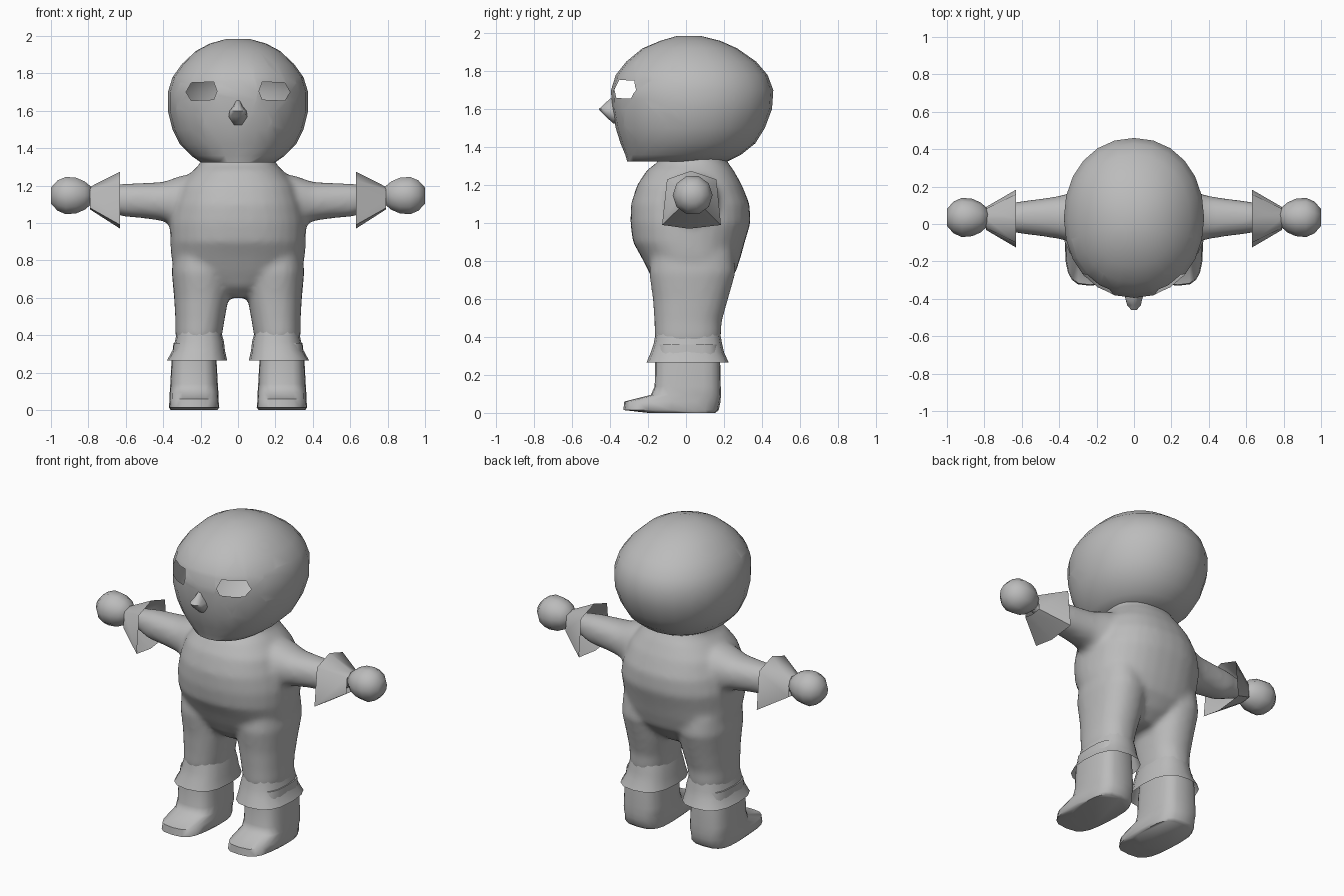
import bpy, bmesh, math
from mathutils import Vector

if "Cube" in bpy.data.objects:
    bpy.data.objects.remove(bpy.data.objects["Cube"])

grey = bpy.data.materials.new("plain grey")
grey.diffuse_color = (0.5, 0.5, 0.5, 1)
grey.use_nodes = True
grey.node_tree.nodes["Principled BSDF"].inputs["Base Color"].default_value = grey.diffuse_color


def loft(bm, sections, axis="z", side=1, caps=True):
    """Skin a list of (position, [(a, b), ...]) sections along an axis."""
    rings = []
    for t, pts in sections:
        ring = []
        for a, b in pts:
            co = (a * side, b, t) if axis == "z" else (t * side, a, b)
            ring.append(bm.verts.new(co))
        rings.append(ring)
    faces = []
    n = len(rings[0])
    for lo, hi in zip(rings, rings[1:]):
        for i in range(n):
            j = (i + 1) % n
            faces.append(bm.faces.new((lo[i], lo[j], hi[j], hi[i])))
    if caps:
        faces.append(bm.faces.new(rings[0]))
        faces.append(bm.faces.new(rings[-1]))
    bmesh.ops.recalc_face_normals(bm, faces=faces)


def oval(a0, a1, b0, b1, n=16, e=2.0):
    """Superellipse filling the box a0..a1, b0..b1."""
    pts = []
    for i in range(n):
        t = 2 * math.pi * i / n
        c, s = math.cos(t), math.sin(t)
        c = math.copysign(abs(c) ** (2 / e), c)
        s = math.copysign(abs(s) ** (2 / e), s)
        pts.append(((a0 + a1) / 2 + c * (a1 - a0) / 2, (b0 + b1) / 2 + s * (b1 - b0) / 2))
    return pts


def ovals(rows, n=16, e=2.0):
    return [(r[0], oval(*r[1:], n=n, e=e)) for r in rows]


def finish(bm, name, angle=60):
    me = bpy.data.meshes.new(name)
    bm.to_mesh(me)
    bm.free()
    ob = bpy.data.objects.new(name, me)
    bpy.context.collection.objects.link(ob)
    me.materials.append(grey)
    bpy.ops.object.select_all(action="DESELECT")
    ob.select_set(True)
    bpy.context.view_layer.objects.active = ob
    bpy.ops.object.shade_smooth_by_angle(angle=math.radians(angle))
    return ob


# Head: hollow shell, rows are z, front y, back y, half width
head_rows = [(1.325, -.31, .22, .20), (1.36, -.32, .29, .25), (1.42, -.345, .365, .31),
             (1.5, -.37, .415, .35), (1.6, -.39, .453, .375), (1.7, -.395, .46, .375),
             (1.78, -.37, .43, .35), (1.85, -.315, .37, .30), (1.92, -.23, .27, .225),
             (1.96, -.135, .18, .15), (1.985, -.05, .08, .06)]
bm = bmesh.new()
loft(bm, ovals([(z, -w, w, f, b) for z, f, b, w in head_rows], n=24, e=2.1))

# Eye openings: slice the face along a hexagon, then remove what lies inside
eye = [(.278, 1.70), (.25, 1.655), (.13, 1.66), (.112, 1.705), (.13, 1.755), (.25, 1.75)]
for side in (-1, 1):
    centre = Vector((.195 * side, 0, 1.705))
    planes = []
    for (x0, z0), (x1, z1) in zip(eye, eye[1:] + eye[:1]):
        p = Vector((x0 * side, 0, z0))
        d = Vector((x1 * side, 0, z1)) - p
        nrm = Vector((-d.z, 0, d.x)).normalized()
        if nrm.dot(centre - p) > 0:
            nrm = -nrm
        planes.append((p, nrm))
    for p, nrm in planes:
        fs = [f for f in bm.faces if f.calc_center_median().y < -.1
              and f.calc_center_median().x * side > 0
              and 1.5 < f.calc_center_median().z < 1.85]
        geom = fs + list({e for f in fs for e in f.edges}) + list({v for f in fs for v in f.verts})
        bmesh.ops.bisect_plane(bm, geom=geom, plane_co=p, plane_no=nrm, dist=1e-5)
    inside = [f for f in bm.faces if f.calc_center_median().y < -.1
              and all((f.calc_center_median() - p).dot(nrm) < 0 for p, nrm in planes)]
    bmesh.ops.delete(bm, geom=inside, context="FACES")
finish(bm, "head")

# Nose
bm = bmesh.new()
loft(bm, ovals([(1.525, -.025, .025, -.385, -.33), (1.57, -.05, .05, -.435, -.33),
                (1.60, -.045, .045, -.463, -.33), (1.625, -.025, .025, -.435, -.33),
                (1.655, -.012, .012, -.402, -.34)], n=10))
finish(bm, "nose")

# Body: torso, arms and legs fused into one smooth skin
bm = bmesh.new()
torso = [(1.38, -.12, .19, .19), (1.32, -.15, .22, .20), (1.28, -.205, .25, .24),
         (1.2, -.258, .295, .31), (1.1, -.29, .335, .345), (1.0, -.293, .34, .365),
         (.9, -.28, .31, .362), (.82, -.235, .288, .358), (.74, -.195, .262, .33),
         (.66, -.15, .2, .2), (.60, -.08, .12, .08)]
loft(bm, ovals([(z, -w, w, f, b) for z, f, b, w in torso], n=32, e=2.3))
arm = [(.2, -.12, .2, .92, 1.27), (.3, -.11, .18, .96, 1.255), (.4, -.08, .15, 1.01, 1.22),
       (.5, -.065, .135, 1.025, 1.215), (.62, -.05, .12, 1.035, 1.21),
       (.72, -.025, .095, 1.075, 1.195), (.80, -.005, .075, 1.10, 1.185)]
leg = [(.85, .06, .345, -.18, .25), (.74, .04, .355, -.195, .262), (.6, .05, .342, -.175, .222),
       (.48, .072, .335, -.167, .188), (.40, .085, .335, -.165, .185), (.33, .10, .32, -.14, .16)]
for side in (-1, 1):
    loft(bm, ovals(arm, n=20, e=2.2), "x", side)
    loft(bm, ovals(leg, n=24, e=2.3), "z", side)
body = finish(bm, "body", 180)
rm = body.modifiers.new("fuse", "REMESH")
rm.mode = "VOXEL"
rm.voxel_size = .018
rm.use_smooth_shade = True
sm = body.modifiers.new("soften", "SMOOTH")
sm.factor = .5
sm.iterations = 6

# Parts that exist once on each side
wide = [(-.126, .99), (-.10, 1.23), (.026, 1.275), (.16, 1.23), (.184, .99), (.016, .97)]
narrow = [(.03 + (y - .03) * .4, 1.14 + (z - 1.14) * .4) for y, z in wide]
hand = [(.78, .045), (.82, .08), (.865, .1), (.92, .105), (.965, .085), (1.0, .045)]
trouser = [(.42, .09, .325, -.16, .18), (.365, .075, .338, -.17, .19),
           (.32, .07, .35, -.185, .20), (.265, .058, .38, -.208, .225)]
boot = [(.36, .12, .345, -.15, .17), (.27, .115, .355, -.162, .18), (.14, .108, .362, -.165, .183),
        (.095, .105, .365, -.185, .184), (.06, .105, .365, -.325, .182),
        (.015, .10, .37, -.33, .172), (0, .11, .36, -.20, .155)]
for side, label in ((-1, "right"), (1, "left")):
    # Flared sleeve end, open on both ends
    bm = bmesh.new()
    loft(bm, [(.63, wide), (.79, narrow)], "x", side, caps=False)
    finish(bm, label + "_sleeve_cuff")
    # Round hand
    bm = bmesh.new()
    loft(bm, ovals([(x, .035 - r, .035 + r, 1.147 - r, 1.147 + r) for x, r in hand], n=10), "x", side)
    finish(bm, label + "_hand")
    # Flared trouser end, open below
    bm = bmesh.new()
    loft(bm, ovals(trouser, n=16, e=2.6), "z", side, caps=False)
    finish(bm, label + "_trouser_cuff")
    # Boot with flat toe
    bm = bmesh.new()
    loft(bm, ovals(boot, n=20, e=3.2), "z", side)
    finish(bm, label + "_boot")
